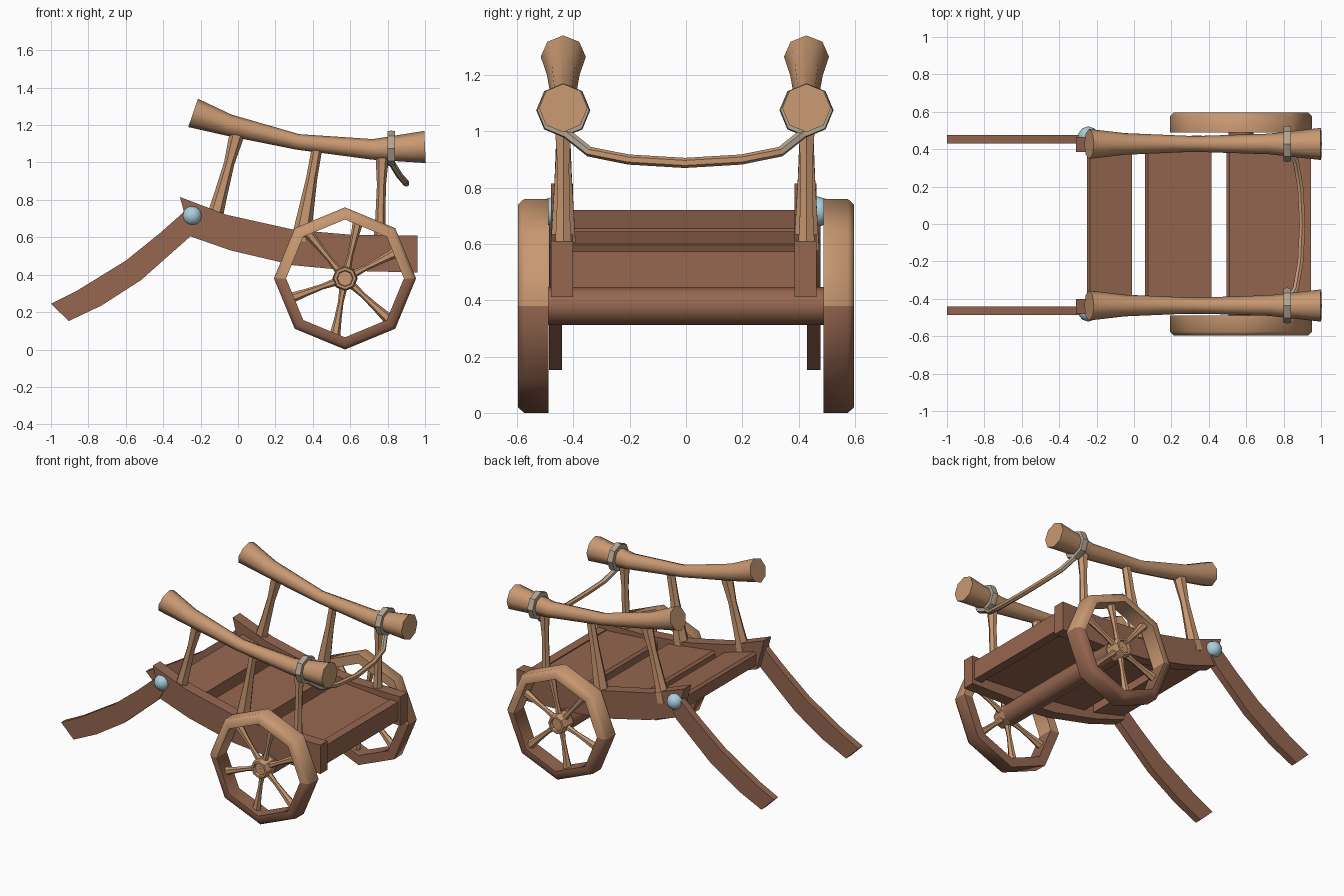
import bpy, bmesh, math
from mathutils import Vector

if "Cube" in bpy.data.objects:
    bpy.data.objects.remove(bpy.data.objects["Cube"])


def material(name, rgb):
    m = bpy.data.materials.new(name)
    m.diffuse_color = (*rgb, 1)
    m.use_nodes = True
    m.node_tree.nodes["Principled BSDF"].inputs["Base Color"].default_value = m.diffuse_color
    return m


TAN = material("light wood", (0.578, 0.314, 0.165))
BROWN = material("dark wood", (0.305, 0.135, 0.080))
BLUE = material("pale blue peg", (0.40, 0.62, 0.72))
ROPE = material("rope grey", (0.456, 0.376, 0.283))


def finish(name, bm, mats, rule=None, angle=30):
    """Turn a bmesh into an object; rule(face centre) picks the material slot."""
    bmesh.ops.recalc_face_normals(bm, faces=bm.faces[:])
    for f in bm.faces:
        f.smooth = True
        if rule:
            f.material_index = rule(f.calc_center_median())
    me = bpy.data.meshes.new(name)
    bm.to_mesh(me)
    bm.free()
    me.set_sharp_from_angle(angle=math.radians(angle))
    for m in mats:
        me.materials.append(m)
    ob = bpy.data.objects.new(name, me)
    bpy.context.collection.objects.link(ob)
    return ob


def bridge(bm, a, b):
    n = len(a)
    for i in range(n):
        bm.faces.new((a[i], a[(i + 1) % n], b[(i + 1) % n], b[i]))


def loft(bm, stations, n=8):
    """Tapered limb through (x, y, z, radius) stations."""
    pts = [Vector(s[:3]) for s in stations]
    rings = []
    for i, p in enumerate(pts):
        t = (pts[min(i + 1, len(pts) - 1)] - pts[max(i - 1, 0)]).normalized()
        ref = Vector((0, 0, 1)) if abs(t.z) < 0.8 else Vector((1, 0, 0))
        side = t.cross(ref).normalized()
        up = side.cross(t)
        r = stations[i][3]
        rings.append([bm.verts.new(p + r * (math.cos(a) * up + math.sin(a) * side))
                      for a in (2 * math.pi * k / n for k in range(n))])
    for a, b in zip(rings, rings[1:]):
        bridge(bm, a, b)
    bm.faces.new(rings[0])
    bm.faces.new(rings[-1])


def prism(name, profile, y0, y1, mat):
    """Extrude a side profile (x, z) across y."""
    bm = bmesh.new()
    a, b = ([bm.verts.new((x, y, z)) for x, z in profile] for y in (y0, y1))
    bridge(bm, a, b)
    bm.faces.new(a)
    bm.faces.new(b)
    return finish(name, bm, [mat])


def lathe(bm, profile, cx, cz, n=8):
    """Spin a closed (radius, y) profile around a y axis."""
    rings = []
    for k in range(n):
        a = 2 * math.pi * k / n
        rings.append([bm.verts.new((cx + r * math.cos(a), y, cz + r * math.sin(a)))
                      for r, y in profile])
    for k in range(n):
        bridge(bm, rings[k], rings[(k + 1) % n])


WX, WZ = 0.572, 0.38

for s, label in ((-1, "front"), (1, "back")):
    # wheel rim, lower half in darker wood
    bm = bmesh.new()
    lathe(bm, [(0.315, s * 0.488), (0.38, s * 0.488), (0.38, s * 0.575),
               (0.36, s * 0.597), (0.315, s * 0.597)], WX, WZ)
    finish(label + "_wheel_rim", bm, [TAN, BROWN], lambda c: int(c.z < WZ), 50)

    # hub with a recessed cap
    bm = bmesh.new()
    lathe(bm, [(0.001, s * 0.47), (0.065, s * 0.47), (0.065, s * 0.58), (0.058, s * 0.592),
               (0.044, s * 0.592), (0.04, s * 0.575), (0.001, s * 0.575)], WX, WZ)
    finish(label + "_wheel_hub", bm, [TAN])

    # flared spokes
    bm = bmesh.new()
    for deg in (129, 77, 27, -43, -100, 200):
        c, d = math.cos(math.radians(deg)), math.sin(math.radians(deg))
        loft(bm, [(WX + q * c, s * 0.54, WZ + q * d, r)
                  for q, r in ((0.04, 0.022), (0.13, 0.015), (0.22, 0.02), (0.325, 0.03))], 6)
    finish(label + "_wheel_spokes", bm, [TAN])

    # curved side board
    yb = sorted((s * 0.393 - 0.008, s * 0.472 - 0.008))
    prism(label + "_side_board",
          [(-0.31, 0.815), (-0.06, 0.72), (0.3, 0.64), (0.62, 0.612), (0.96, 0.61),
           (0.96, 0.412), (0.62, 0.42), (0.3, 0.45), (-0.04, 0.53), (-0.255, 0.605)], *yb, BROWN)

    # drooping pull handle
    yh = sorted((s * 0.435 - 0.005, s * 0.482 - 0.005))
    prism(label + "_pull_handle",
          [(-1.0, 0.245), (-0.86, 0.315), (-0.6, 0.475), (-0.42, 0.62), (-0.29, 0.735),
           (-0.21, 0.69), (-0.26, 0.6), (-0.52, 0.37), (-0.73, 0.235), (-0.905, 0.152)], *yh, BROWN)

    # round peg at the handle joint
    bm = bmesh.new()
    bmesh.ops.create_icosphere(bm, subdivisions=2, radius=0.054)
    bmesh.ops.translate(bm, vec=(-0.245, s * 0.468, 0.715), verts=bm.verts[:])
    finish(label + "_peg", bm, [BLUE], angle=50)

    # hand rail
    y = s * 0.432 - 0.004
    bm = bmesh.new()
    loft(bm, [(-0.24, y, 1.265, 0.08), (-0.05, y, 1.2, 0.058), (0.32, y, 1.11, 0.042),
              (0.72, y, 1.07, 0.055), (1.0, y, 1.083, 0.086)])
    finish(label + "_hand_rail", bm, [TAN], angle=50)

    # three waisted posts
    bm = bmesh.new()
    for bottom, top, radii in (
            ((-0.135, 0.67), (0.0, 1.17), (0.046, 0.036, 0.028, 0.042)),
            ((0.335, 0.58), (0.425, 1.09), (0.052, 0.042, 0.03, 0.028)),
            ((0.757, 0.56), (0.772, 1.05), (0.036, 0.027, 0.024, 0.037))):
        loft(bm, [(bottom[0] + (top[0] - bottom[0]) * q, y,
                   bottom[1] + (top[1] - bottom[1]) * q, r)
                  for q, r in zip((0, 0.3, 0.65, 1), radii)], 6)
    finish(label + "_rail_posts", bm, [TAN], angle=50)

    # rope loop tied round the rail
    bm = bmesh.new()
    lathe_y = [(0.055, -0.02), (0.092, -0.02), (0.096, 0), (0.092, 0.02), (0.055, 0.02)]
    rings = [[bm.verts.new((0.82 + w, y + r * math.sin(a), 1.075 + r * math.cos(a)))
              for r, w in lathe_y] for a in (math.pi * k / 4 for k in range(8))]
    for k in range(8):
        bridge(bm, rings[k], rings[(k + 1) % 8])
    finish(label + "_rope_loop", bm, [ROPE])

# sagging rope between the rails, ends paler than the middle
half = [(0.82, 0.43, 1.0), (0.865, 0.34, 0.928), (0.89, 0.2, 0.9), (0.9, 0.0, 0.888)]
path = [(x, -y - 0.004, z, 0.018) for x, y, z in half]
path += [(x, y - 0.004, z, 0.018) for x, y, z in half[-2::-1]]
bm = bmesh.new()
loft(bm, path, 6)
finish("sagging_rope", bm, [ROPE, TAN], lambda c: int(abs(c.y) < 0.33))

# axle
bm = bmesh.new()
loft(bm, [(WX, -0.495, WZ, 0.068), (WX, 0.495, WZ, 0.068)])
finish("axle", bm, [BROWN], angle=50)

# bed planks, following the slope of the side boards
for i, (x0, z0, x1, z1) in enumerate(((-0.25, 0.72, -0.01, 0.655),
                                      (0.06, 0.645, 0.415, 0.6),
                                      (0.495, 0.595, 0.89, 0.565))):
    prism("bed_plank_%d" % (i + 1),
          [(x0, z0 - 0.015), (x0 + 0.015, z0), (x1, z1), (x1, z1 - 0.09), (x0, z0 - 0.09)],
          -0.405, 0.39, BROWN)

# tail board closing the end of the bed
prism("tail_board", [(0.885, 0.573), (0.945, 0.573), (0.945, 0.445), (0.885, 0.445)],
      -0.405, 0.39, BROWN)
